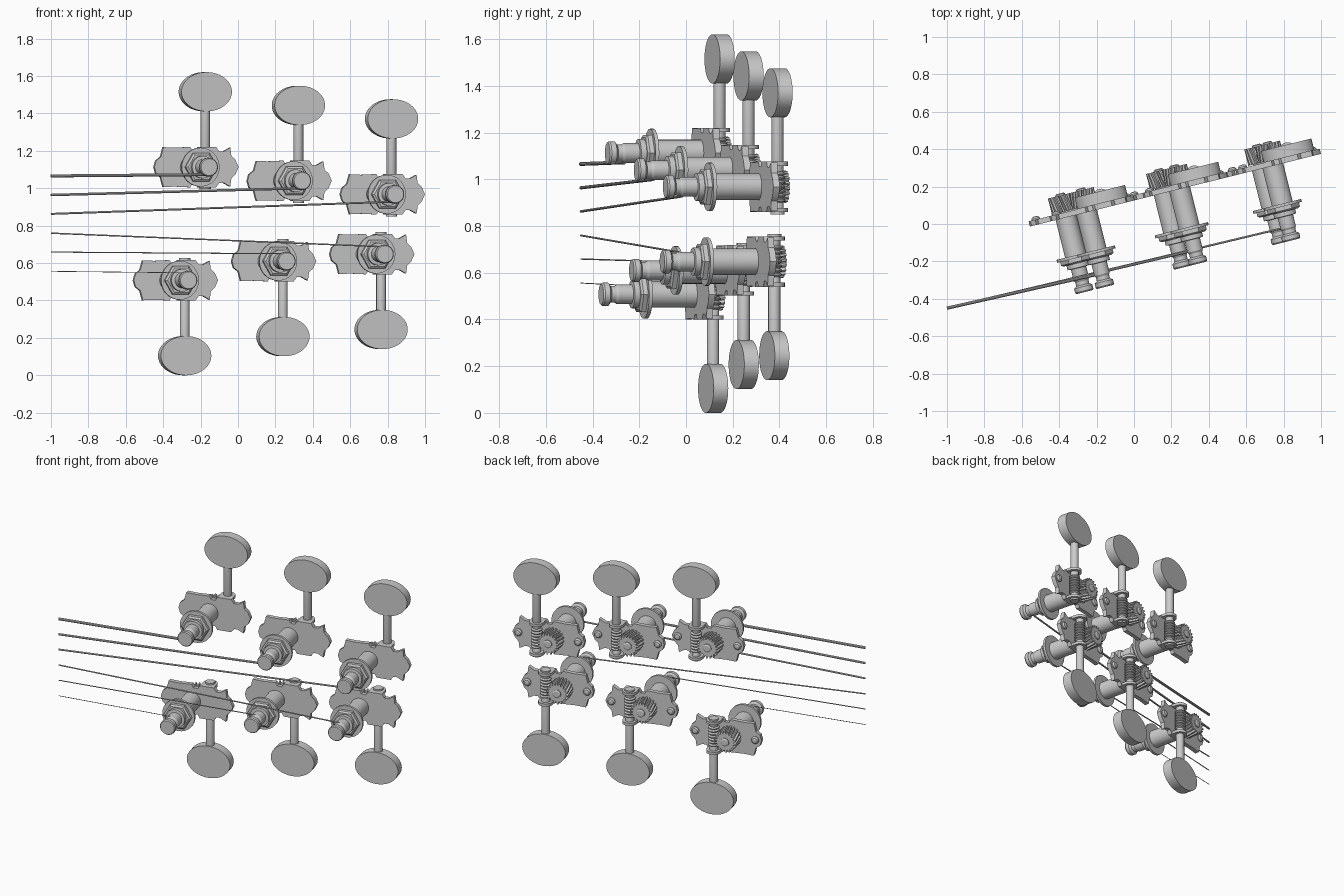
import bpy, bmesh, math
from math import cos, sin, pi, radians
from mathutils import Matrix, Vector

if "Cube" in bpy.data.objects:
    bpy.data.objects.remove(bpy.data.objects["Cube"])

TILT = radians(14)          # the whole head leans back by this much
POST_U, SHAFT_U, SHAFT_W = -0.033, 0.063, 0.046


def revolve(bm, profile, place, n=32):
    """Closed lathe: profile of (radius, height) around local z, moved by place."""
    rings = [[bm.verts.new(place @ Vector((r * cos(2 * pi * i / n), r * sin(2 * pi * i / n), h)))
              for i in range(n)] for r, h in profile]
    for a, b in zip(rings, rings[1:]):
        for i in range(n):
            j = (i + 1) % n
            bm.faces.new((a[i], a[j], b[j], b[i]))
    bm.faces.new(rings[0])
    bm.faces.new(rings[-1])


def prism(bm, outline, h0, h1, place, twist=0.0):
    """Extrude an outline from h0 to h1 along local z, optionally twisted."""
    rot = Matrix.Rotation(twist, 4, 'Z')
    low = [bm.verts.new(place @ Vector((x, y, h0))) for x, y in outline]
    top = [bm.verts.new(place @ (rot @ Vector((x, y, h1)))) for x, y in outline]
    n = len(outline)
    for i in range(n):
        j = (i + 1) % n
        bm.faces.new((low[i], low[j], top[j], top[i]))
    bm.faces.new(low)
    bm.faces.new(top)


# local z of a helper shape points to the back of the head (+y), x stays, y becomes -z
BACK = Matrix.Rotation(-pi / 2, 4, 'X')


def back_at(u, w=0, z=0):
    return Matrix.Translation((u, w, z)) @ BACK


def make_plate(bm):
    half = [(-.232, 0), (-.222, .035), (-.196, .055), (-.182, .107), (-.12, .104),
            (-.035, .108), (-.022, .088), (.005, .086), (.018, .108), (.108, .108),
            (.125, .084), (.15, .084), (.186, .104), (.192, .06), (.215, .038), (.232, 0)]
    outline = half + [(u, -z) for u, z in half[-2:0:-1]]
    prism(bm, outline, -.014, .014, BACK)


def make_lugs(bm):
    # round-ended tabs that carry the shaft
    r = .045
    arc = [(SHAFT_U + r * cos(a), SHAFT_W + r * sin(a))
           for a in (pi * i / 12 for i in range(13))]
    tab = [(SHAFT_U + r, .0)] + arc + [(SHAFT_U - r, .0)]
    for z in (-.108, .09):
        prism(bm, tab, z, z + .018, Matrix.Identity(4))


def make_post(bm):
    profile = [(.057, 0), (.057, -.225), (.06, -.262), (.06, -.29), (.042, -.292), (.042, -.355),
               (.036, -.365), (.036, -.385), (.05, -.395), (.05, -.418), (.045, -.425)]
    revolve(bm, profile, back_at(POST_U))


def make_washer(bm):
    revolve(bm, [(.104, -.222), (.104, -.238)], back_at(POST_U))


def make_hex_nut(bm):
    revolve(bm, [(.088, -.237), (.088, -.258), (.076, -.266)], back_at(POST_U), 6)


def make_gear(bm):
    teeth = 18
    outline = []
    for i in range(teeth):
        for f, r in ((0, .055), (.3, .055), (.42, .07), (.78, .07)):
            a = 2 * pi * (i + f) / teeth
            outline.append((r * cos(a), r * sin(a)))
    prism(bm, outline, .018, .108, back_at(POST_U), .25)


def make_gear_screw(bm):
    revolve(bm, [(.026, .1), (.026, .114), (.018, .119)], back_at(POST_U), 20)


def make_worm_shaft(bm):
    # shaft with end cap and worm ridges beside the gear
    profile = [(.03, -.118), (.03, -.107), (.026, -.105), (.026, -.07)]
    for i in range(7):
        z = -.066 + i * .019
        profile += [(.024, z), (.034, z + .006), (.034, z + .011), (.024, z + .017)]
    profile += [(.026, .072), (.026, .32)]
    revolve(bm, profile, Matrix.Translation((SHAFT_U, SHAFT_W, 0)), 20)


def make_button(bm):
    oval = [(.139 * cos(2 * pi * i / 48), .105 * sin(2 * pi * i / 48)) for i in range(48)]
    prism(bm, oval, -.032, .032, back_at(SHAFT_U, SHAFT_W, .403))


def make_plate_screws(bm):
    for u in (-.192, .192):
        revolve(bm, [(.024, .012), (.024, .02), (.017, .029), (.006, .032)], back_at(u), 16)


PARTS = {"plate": make_plate, "shaft_lugs": make_lugs, "string_post": make_post,
         "washer": make_washer, "hex_nut": make_hex_nut, "gear": make_gear,
         "gear_screw": make_gear_screw, "worm_shaft": make_worm_shaft,
         "button": make_button, "plate_screws": make_plate_screws}

made = []


def finish(bm, name):
    bmesh.ops.recalc_face_normals(bm, faces=bm.faces)
    me = bpy.data.meshes.new(name)
    bm.to_mesh(me)
    bm.free()
    return me


def add(name, me, matrix=Matrix.Identity(4)):
    ob = bpy.data.objects.new(name, me)
    ob.matrix_world = matrix
    bpy.context.collection.objects.link(ob)
    made.append(ob)


# plate centre x, z; +1 upper / -1 lower; string height at far end; string radius
TUNERS = [(-.225, 1.113, 1, 1.066, .0085), (.273, 1.04, 1, .964, .007),
          (.771, .968, 1, .863, .0055), (.715, .648, -1, .76, .004),
          (.19, .61, -1, .659, .003), (-.335, .508, -1, .556, .002)]

# six tuning machines, lower ones mirrored upside down
meshes = {}
for side in (1, -1):
    for part, build in PARTS.items():
        bm = bmesh.new()
        build(bm)
        bmesh.ops.scale(bm, vec=(1, 1, side), verts=bm.verts)
        meshes[part, side] = finish(bm, part)

for k, (cx, cz, side, z_far, radius) in enumerate(TUNERS, 1):
    frame = (Matrix.Translation((cx, .14 + cx * math.tan(TILT), cz))
             @ Matrix.Rotation(TILT, 4, 'Z'))
    for part in PARTS:
        add(f"{part}_{k}", meshes[part, side], frame)
    # string running from the inner side of the post out to the left
    end = frame @ Vector((POST_U, -.35, -side * .04))
    start = Vector((-1, -.45, z_far))
    d = end - start
    bm = bmesh.new()
    place = Matrix.Translation(start) @ d.to_track_quat('Z', 'Y').to_matrix().to_4x4()
    revolve(bm, [(radius, 0), (radius, d.length)], place, 10)
    add(f"string_{k}", finish(bm, "string"))

# smooth round parts, keep the edges crisp
for ob in made:
    ob.select_set(True)
bpy.context.view_layer.objects.active = made[0]
bpy.ops.object.shade_smooth_by_angle(angle=radians(30))
